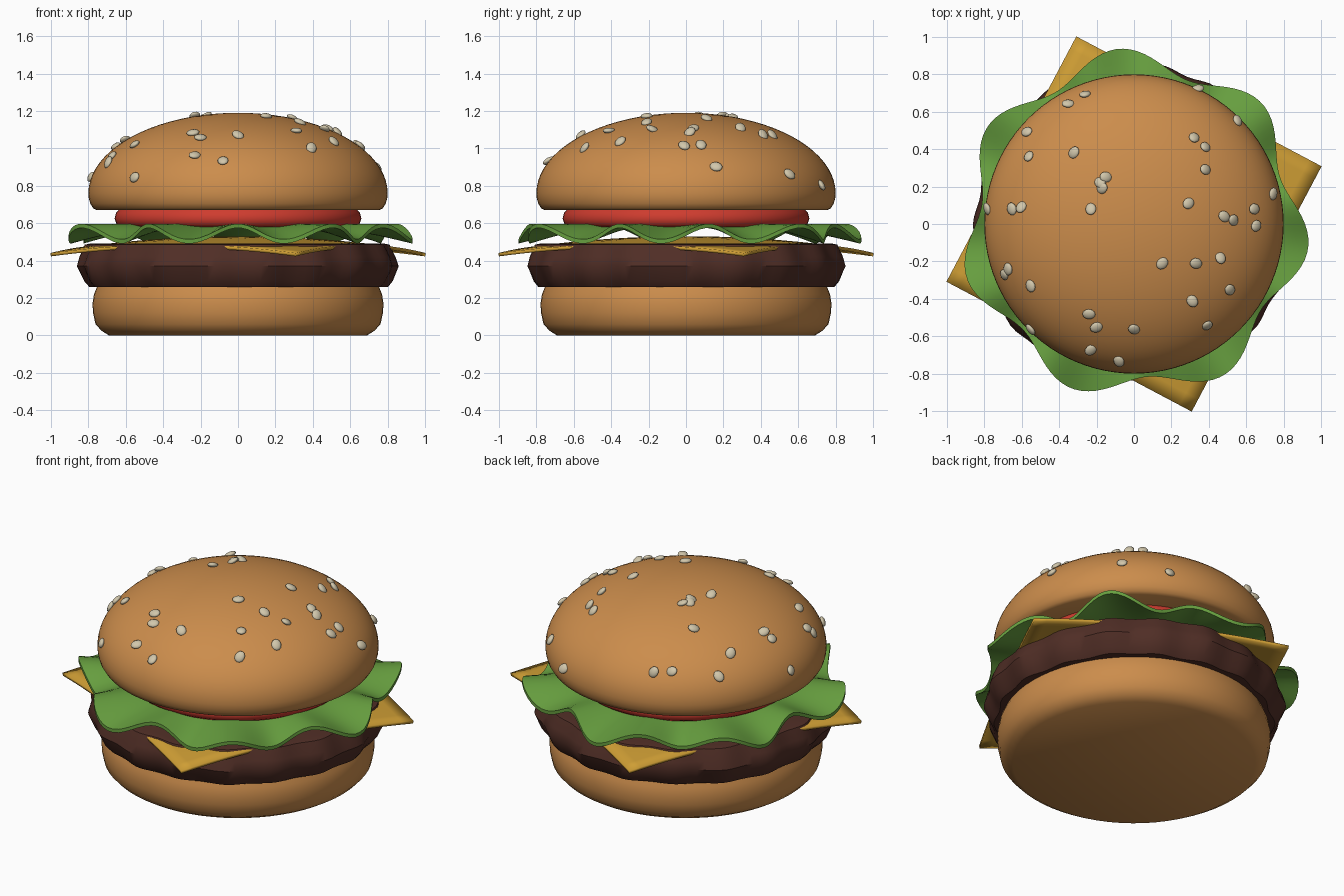
import bpy, bmesh, math, random
from mathutils import Vector, Matrix

if "Cube" in bpy.data.objects:
    bpy.data.objects.remove(bpy.data.objects["Cube"])

random.seed(4)


def material(name, r, g, b):
    m = bpy.data.materials.new(name)
    m.diffuse_color = (r, g, b, 1)
    m.use_nodes = True
    m.node_tree.nodes["Principled BSDF"].inputs["Base Color"].default_value = m.diffuse_color
    return m


BUN = material("toasted bun", 0.60, 0.265, 0.072)
PATTY = material("grilled brown", 0.080, 0.027, 0.019)
CHEESE = material("cheese yellow", 0.62, 0.34, 0.035)
LETTUCE = material("leaf green", 0.135, 0.345, 0.05)
TOMATO = material("tomato red", 0.62, 0.045, 0.028)
SEED = material("seed cream", 0.64, 0.57, 0.41)


def finish(bm, name, mat, angle=40):
    mesh = bpy.data.meshes.new(name)
    bm.to_mesh(mesh)
    bm.free()
    mesh.materials.append(mat)
    for p in mesh.polygons:
        p.use_smooth = True
    mesh.set_sharp_from_angle(angle=math.radians(angle))
    ob = bpy.data.objects.new(name, mesh)
    bpy.context.collection.objects.link(ob)
    return ob


def lathe(name, profile, mat, segments=64, shape=None, angle=40):
    """Spin an (r, z) profile, bottom to top; shape(a, r, z) may deform it."""
    bm = bmesh.new()
    rings = []
    for r, z in profile:
        ring = []
        for i in range(segments):
            a = 2 * math.pi * i / segments
            rr, zz = shape(a, r, z) if shape else (r, z)
            ring.append(bm.verts.new((rr * math.cos(a), rr * math.sin(a), zz)))
        rings.append(ring)
    for lo, hi in zip(rings, rings[1:]):
        for i in range(segments):
            j = (i + 1) % segments
            bm.faces.new((lo[i], lo[j], hi[j], hi[i]))
    bmesh.ops.remove_doubles(bm, verts=bm.verts, dist=1e-5)
    bmesh.ops.recalc_face_normals(bm, faces=bm.faces)
    return finish(bm, name, mat, angle)


# Bottom bun
lathe("bottom_bun", [(0, 0), (0.69, 0), (0.73, 0.025), (0.762, 0.06), (0.775, 0.12),
                     (0.778, 0.17), (0.77, 0.22), (0.75, 0.27), (0, 0.27)], BUN)


# Patty with a lumpy rim
def lumpy(a, r, z):
    bump = 0.012 * math.cos(18 * a) + 0.006 * math.sin(7 * a + z * 9)
    return r * (1 + bump), z


lathe("patty", [(0, 0.26), (0.79, 0.26), (0.815, 0.29), (0.85, 0.37), (0.835, 0.42),
                (0.805, 0.485), (0.77, 0.492), (0, 0.492)], PATTY, 128, lumpy)

# Cheese slice, drooping towards its corners
bm = bmesh.new()
bmesh.ops.create_grid(bm, x_segments=20, y_segments=20, size=0.742)
bmesh.ops.rotate(bm, verts=bm.verts, matrix=Matrix.Rotation(math.radians(-27.9), 3, 'Z'))
for v in bm.verts:
    v.co.z = 0.53 - 0.09 * (v.co.xy.length / 1.05) ** 2
cheese = finish(bm, "cheese_slice", CHEESE)
solid = cheese.modifiers.new("thickness", 'SOLIDIFY')
solid.thickness = 0.018
solid.offset = -1


# Lettuce leaf: seven lobes in outline, eleven ruffles in height
def ruffle(a, r, z):
    t = max(0, (r - 0.5) / 0.38)
    lobe = 0.06 * math.cos(7 * (a - math.radians(95)))
    wave = 0.042 * (1 - math.cos(11 * (a + math.pi / 2)))
    return r + lobe * t, z - wave * t ** 1.3


radii = [0, 0.5, 0.6, 0.68, 0.75, 0.82, 0.88]
lathe("lettuce", [(r, 0.575) for r in radii] + [(r, 0.597) for r in reversed(radii)],
      LETTUCE, 154, ruffle)

# Tomato slice with a rounded rim
lathe("tomato_slice", [(0, 0.58), (0.63, 0.58), (0.65, 0.595), (0.66, 0.625),
                       (0.652, 0.655), (0.635, 0.675), (0, 0.675)], TOMATO)

# Top bun: rounded lower lip and elliptical dome
R, Z0, H = 0.80, 0.76, 0.43
dome = [(R * math.cos(t), Z0 + H * math.sin(t))
        for t in (math.pi / 2 * i / 20 for i in range(21))]
dome[-1] = (0, Z0 + H)
lathe("top_bun", [(0, 0.67), (0.755, 0.67), (0.775, 0.68), (0.79, 0.705), (0.798, 0.735)] + dome,
      BUN, 96)

# Sesame seeds scattered on the dome
SPOTS = [(-.35, .64), (-.26, .69), (-.57, .49), (-.56, .36), (-.32, .38), (-.18, .22),
         (-.15, .25), (-.17, .19), (-.23, .08), (-.78, .08), (-.65, .08), (-.60, .09),
         (.34, .72), (.55, .55), (.32, .46), (.38, .41), (.38, .29), (.29, .11),
         (.48, .04), (.53, .02), (.64, .08), (.65, -.01), (.74, .16), (.46, -.18),
         (.33, -.21), (.15, -.21), (.51, -.35), (.31, -.41), (.39, -.54), (0, -.56),
         (-.20, -.55), (-.24, -.48), (-.23, -.67), (-.08, -.73), (-.55, -.56),
         (-.55, -.33), (-.67, -.24), (-.69, -.27)]
bm = bmesh.new()
for x, y in SPOTS:
    z = H * math.sqrt(max(0.0, 1 - (x * x + y * y) / R ** 2))
    normal = Vector((x / R ** 2, y / R ** 2, z / H ** 2)).normalized()
    turn = normal.to_track_quat('Z', 'Y').to_matrix().to_4x4()
    spin = Matrix.Rotation(random.uniform(0, 6.28), 4, 'Z')
    tilt = Matrix.Rotation(random.uniform(-0.6, 0.6), 4, 'X')
    size = Matrix.Diagonal((0.029, 0.035, 0.015, 1))
    place = Matrix.Translation(Vector((x, y, Z0 + z)) + normal * 0.006)
    bmesh.ops.create_uvsphere(bm, u_segments=12, v_segments=8, radius=1,
                              matrix=place @ turn @ spin @ tilt @ size)
finish(bm, "sesame_seeds", SEED, 60)
